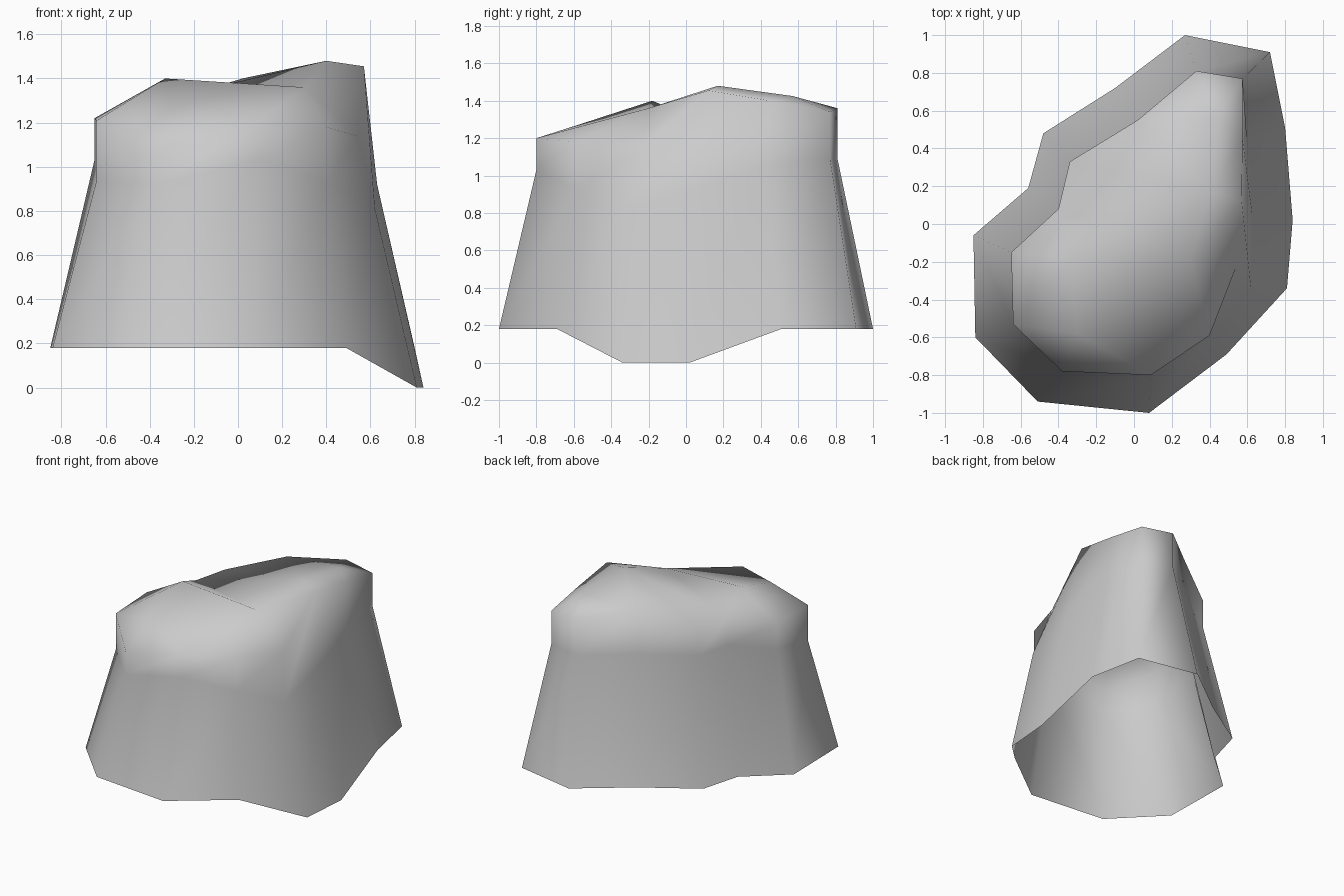
import bpy
import bmesh
from mathutils import Vector
from mathutils.geometry import delaunay_2d_cdt

default_cube = bpy.data.objects.get("Cube")
if default_cube:
    bpy.data.objects.remove(default_cube, do_unlink=True)


def make_material(name, colour):
    material = bpy.data.materials.new(name)
    material.use_nodes = True
    material.diffuse_color = colour
    shader = material.node_tree.nodes["Principled BSDF"]
    shader.inputs["Base Color"].default_value = colour
    shader.inputs["Roughness"].default_value = 0.9
    return material


# Foot of the rock: outline on the ground, mostly level, dipping on one side
foot_outline = [(.08, -1), (.49, -.69), (.81, -.34), (.84, .02), (.8, .51),
                (.72, .91), (.27, 1), (-.1, .72), (-.48, .48), (-.56, .19),
                (-.85, -.06), (-.84, -.6), (-.51, -.94)]
foot_level = 0.18
dipped_corners = {2, 3}

# Shoulder: the narrower outline where the sloping wall turns upright
shoulder_outline = [(.09, -.8), (.4, -.59), (.62, -.34), (.63, .02), (.6, .42),
                    (.575, .77), (.33, .81), (.02, .55), (-.34, .33),
                    (-.4, .08), (-.65, -.15), (-.64, -.53), (-.38, -.78)]
shoulder_heights = [1.03, .93, .81, .92, 1.05, 1.09, 1.09,
                    1.08, 1.08, 1.08, 1.03, .94, .92]

# Brow: the upper rim, above the shoulder except where it leans inwards
brow_heights = [1.2, 1.18, 1.14, 1.455, 1.4, 1.34, 1.36,
                1.4, 1.29, 1.29, 1.22, 1.21, 1.08]
brow_leaning = {2: (.54, -.23), 3: (.57, .12), 4: (.575, .45)}

# Crown: the few high points inside the rim
crown_points = [(-.33, -.18, 1.4), (.4, .17, 1.48), (-.3, -.58, 1.27),
                (.3, -.2, 1.36), (.45, .57, 1.425)]


def add_ring(mesh, outline, heights):
    return [mesh.verts.new((x, y, z)) for (x, y), z in zip(outline, heights)]


def bridge_rings(mesh, lower, upper):
    count = len(lower)
    for i in range(count):
        j = (i + 1) % count
        mesh.faces.new((lower[i], lower[j], upper[j], upper[i]))


def fill_crown(mesh, rim, inner):
    corners = rim + inner
    flat = [Vector(corner.co.xy) for corner in corners]
    border = [(i, (i + 1) % len(rim)) for i in range(len(rim))]
    result = delaunay_2d_cdt(flat, border, [], 1, 0.0001)
    triangles, sources = result[2], result[3]
    for triangle in triangles:
        mesh.faces.new([corners[sources[i][0]] for i in triangle])


# Rock: an open-bottomed shell made of the wall, the brow and the crown
rock_mesh = bmesh.new()
foot_heights = [0 if i in dipped_corners else foot_level
                for i in range(len(foot_outline))]
brow_outline = [brow_leaning.get(i, corner)
                for i, corner in enumerate(shoulder_outline)]

foot = add_ring(rock_mesh, foot_outline, foot_heights)
shoulder = add_ring(rock_mesh, shoulder_outline, shoulder_heights)
brow = add_ring(rock_mesh, brow_outline, brow_heights)
crown = [rock_mesh.verts.new(point) for point in crown_points]

bridge_rings(rock_mesh, foot, shoulder)
bridge_rings(rock_mesh, shoulder, brow)
fill_crown(rock_mesh, brow, crown)
for face in rock_mesh.faces:
    face.smooth = True

mesh_data = bpy.data.meshes.new("rock")
rock_mesh.to_mesh(mesh_data)
rock_mesh.free()
mesh_data.materials.append(make_material("stone grey", (0.6, 0.6, 0.6, 1)))
rock = bpy.data.objects.new("rock", mesh_data)
bpy.context.collection.objects.link(rock)
